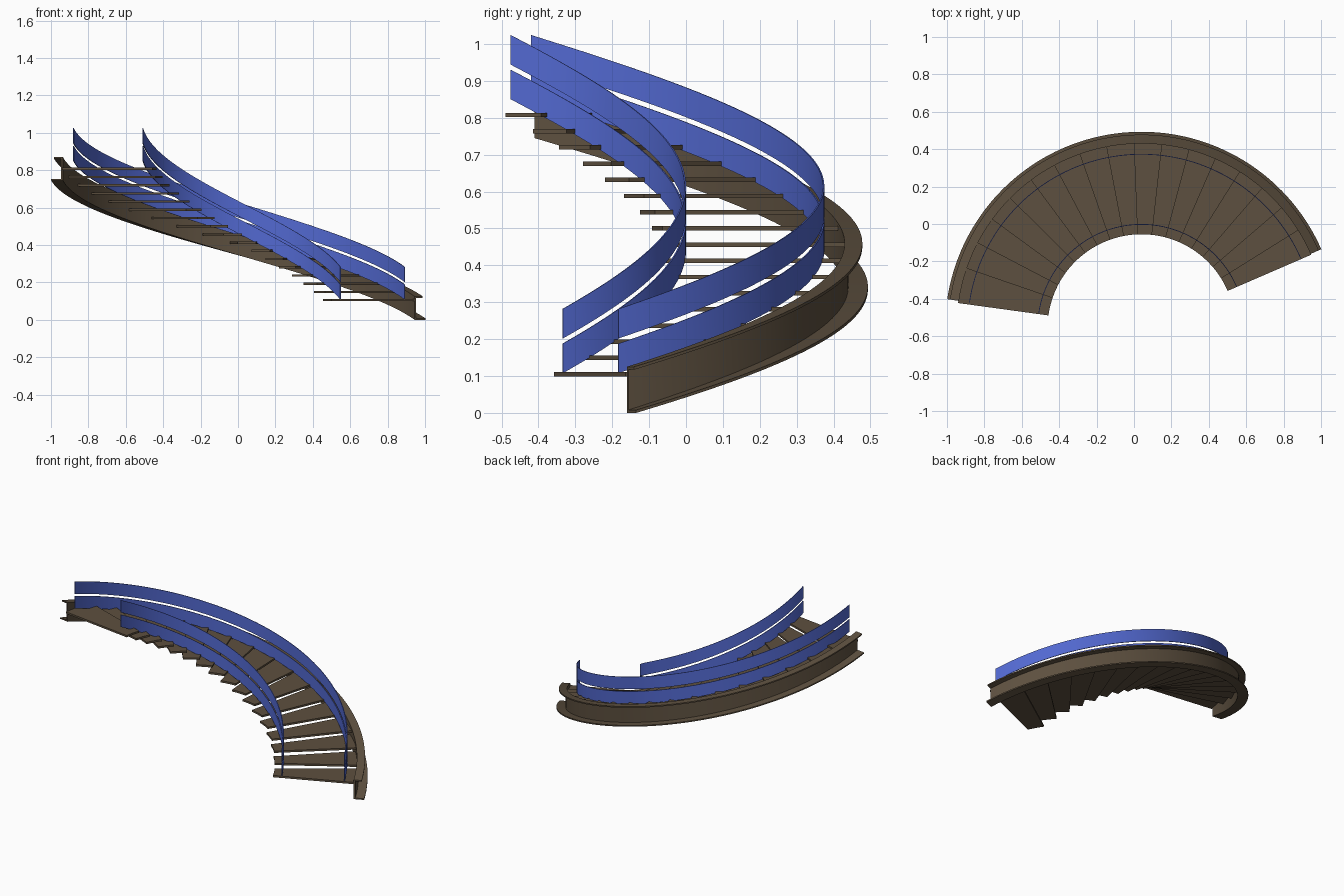
import bpy, bmesh
from math import radians, sin, cos

if "Cube" in bpy.data.objects:
    bpy.data.objects.remove(bpy.data.objects["Cube"])

CX, CY = 0.04, -0.557          # centre of the stair's sweep
A0, A1 = 23.7, 171.5           # start and end angles
RISE = 0.745


def material(name, rgb):
    m = bpy.data.materials.new(name)
    m.diffuse_color = (*rgb, 1)
    m.use_nodes = True
    m.node_tree.nodes["Principled BSDF"].inputs["Base Color"].default_value = m.diffuse_color
    return m


BROWN = material("brown_metal", (0.11, 0.08, 0.05))
BLUE = material("blue_panel", (0.085, 0.14, 0.63))


def sweep(name, profile, a0, a1, rise, steps, mat):
    """Sweep a closed (radius, z) profile along a helix and cap both ends."""
    bm = bmesh.new()
    rings = []
    for i in range(steps + 1):
        t = i / steps
        a = radians(a0 + (a1 - a0) * t)
        rings.append([bm.verts.new((CX + r * cos(a), CY + r * sin(a), z + rise * t))
                      for r, z in profile])
    n = len(profile)
    for p, q in zip(rings, rings[1:]):
        for k in range(n):
            bm.faces.new((p[k], p[(k + 1) % n], q[(k + 1) % n], q[k]))
    bm.faces.new(rings[0])
    bm.faces.new(rings[-1][::-1])
    bmesh.ops.recalc_face_normals(bm, faces=bm.faces[:])
    me = bpy.data.meshes.new(name)
    bm.to_mesh(me)
    bm.free()
    ob = bpy.data.objects.new(name, me)
    bpy.context.collection.objects.link(ob)
    me.materials.append(mat)
    bpy.ops.object.select_all(action='DESELECT')
    ob.select_set(True)
    bpy.context.view_layer.objects.active = ob
    bpy.ops.object.shade_smooth_by_angle(angle=radians(30))
    return ob


def box(r0, r1, z0, z1):
    return [(r0, z0), (r1, z0), (r1, z1), (r0, z1)]


# Outer stringer: channel section opening outwards
channel = [(0.987, 0), (1.05, 0), (1.05, 0.008), (0.997, 0.008),
           (0.997, 0.117), (1.035, 0.117), (1.035, 0.125), (0.987, 0.125)]
sweep("outer_stringer", channel, A0, A1, RISE, 72, BROWN)

# Wedge treads, each overlapping the next one above
WIDTH, COUNT = 11.2, 17
first, last = 23.4, 172.2
pitch = (last - first - WIDTH) / (COUNT - 1)
for i in range(COUNT):
    z = 0.105 + i * 0.0439
    a = first + i * pitch
    sweep(f"tread_{i + 1:02d}", box(0.502, 0.99, z - 0.006, z + 0.006),
          a, a + WIDTH, 0, 6, BROWN)

# Two curved guard rails, each a lower and an upper band
for side, r in (("inner", 0.555), ("outer", 0.93)):
    for level, z in (("lower", 0.108), ("upper", 0.202)):
        sweep(f"{side}_rail_{level}_band", box(r - 0.002, r + 0.002, z, z + 0.08),
              A0, A1, 0.742, 72, BLUE)
